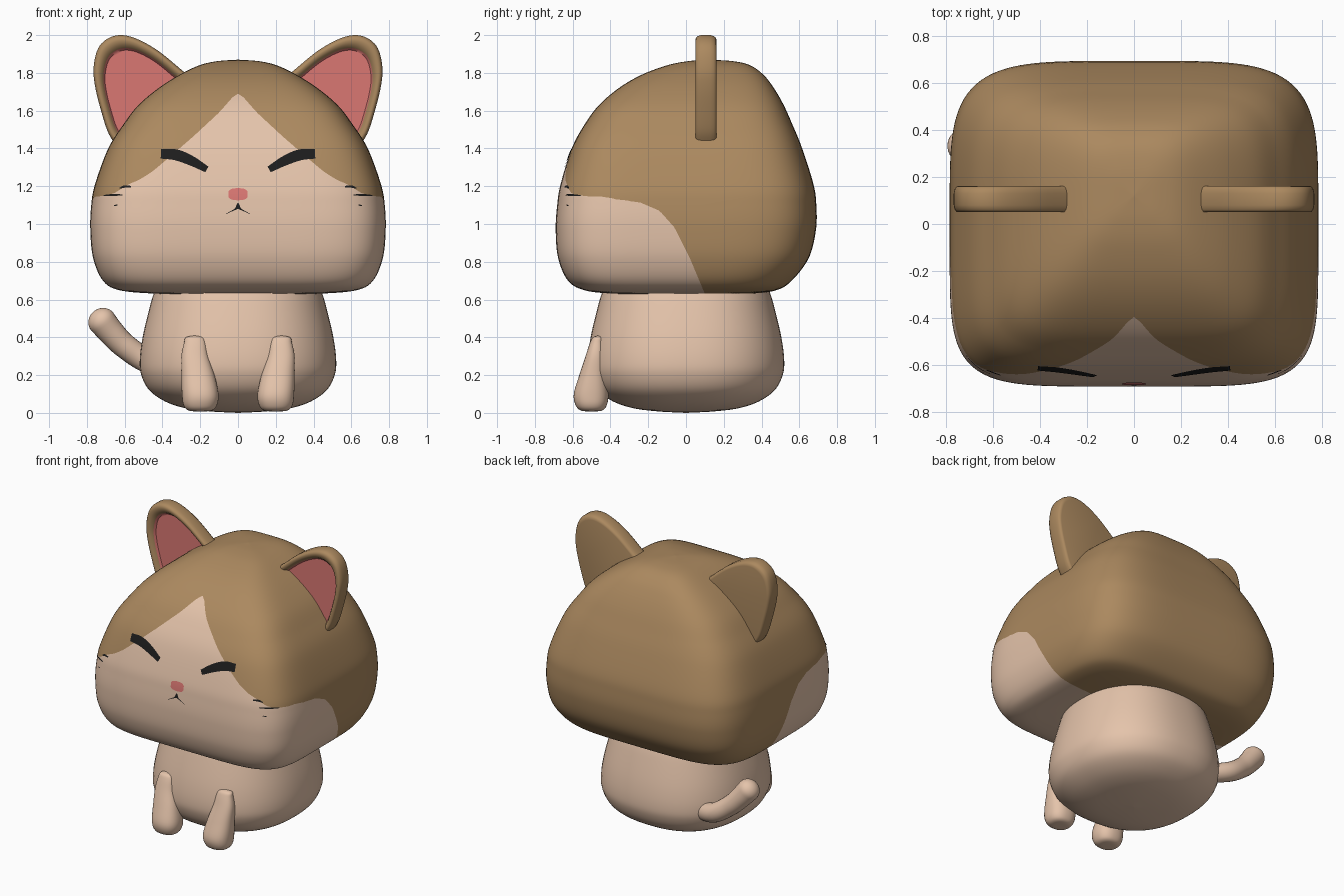
import bpy, bmesh, math
from mathutils import Vector
from mathutils.bvhtree import BVHTree

if "Cube" in bpy.data.objects:
    bpy.data.objects.remove(bpy.data.objects["Cube"])


def material(name, rgb):
    m = bpy.data.materials.new(name)
    m.diffuse_color = (*rgb, 1)
    m.use_nodes = True
    m.node_tree.nodes["Principled BSDF"].inputs["Base Color"].default_value = m.diffuse_color
    return m


BROWN = material("brown fur", (0.41, 0.25, 0.115))
CREAM = material("cream fur", (0.78, 0.55, 0.405))
PINK = material("pink", (0.70, 0.185, 0.17))
BLACK = material("black", (0.012, 0.012, 0.012))


def spline(keys, steps):
    """Catmull-Rom curve through points of any dimension."""
    k = [Vector(p) for p in keys]
    k = [2 * k[0] - k[1]] + k + [2 * k[-1] - k[-2]]
    out = []
    for i in range(1, len(k) - 2):
        a, b, c, d = k[i - 1:i + 3]
        for s in range(steps):
            t = s / steps
            out.append(0.5 * (2 * b + (c - a) * t + (2 * a - 5 * b + 4 * c - d) * t * t
                              + (3 * b - a - 3 * c + d) * t ** 3))
    return out + [k[-2]]


def lerp_table(table, v):
    for (a, fa), (b, fb) in zip(table, table[1:]):
        if v <= b:
            return fa + (fb - fa) * max(0, (v - a) / (b - a))
    return table[-1][1]


def finish(bm, name, mats, angle=50):
    me = bpy.data.meshes.new(name)
    bm.to_mesh(me)
    bm.free()
    for m in mats:
        me.materials.append(m)
    ob = bpy.data.objects.new(name, me)
    bpy.context.collection.objects.link(ob)
    bpy.ops.object.select_all(action='DESELECT')
    ob.select_set(True)
    bpy.context.view_layer.objects.active = ob
    bpy.ops.object.shade_smooth_by_angle(angle=math.radians(angle))
    return ob


def loft(rings):
    """Skin closed rings and cap both ends; the last face is the end cap."""
    bm = bmesh.new()
    vs = [[bm.verts.new(p) for p in r] for r in rings]
    n = len(rings[0])
    for a, b in zip(vs, vs[1:]):
        for i in range(n):
            j = (i + 1) % n
            bm.faces.new((a[i], a[j], b[j], b[i]))
    bm.faces.new(vs[0][::-1])
    bm.faces.new(vs[-1])
    bmesh.ops.recalc_face_normals(bm, faces=bm.faces[:])
    return bm


def oval(cx, cy, z, hx, hy, n, segs):
    """Horizontal superellipse ring with evenly spread rays."""
    hx, hy = max(hx, 0.002), max(hy, 0.002)
    pts = []
    for i in range(segs):
        t = math.tau * i / segs
        c, s = math.cos(t), math.sin(t)
        e = n + (0.8 if n > 3 and s < 0 else 0)     # the face side of the head is squarer
        r = (abs(c) ** e + abs(s) ** e) ** (-1 / e)
        pts.append((cx + hx * r * c, cy + hy * r * s, z))
    return pts


# Head: rounded box lofted from (z, half width, front y, back y)
head_keys = [(.63, 0, 0, 0), (.63, .25, -.22, .2), (.632, .45, -.40, .36), (.65, .63, -.54, .48),
             (.70, .715, -.625, .56), (.82, .767, -.677, .65), (.97, .782, -.69, .688),
             (1.1, .777, -.682, .69), (1.21, .757, -.664, .675), (1.4, .687, -.605, .615),
             (1.53, .605, -.535, .562), (1.63, .527, -.46, .517), (1.72, .42, -.355, .465),
             (1.79, .31, -.235, .41), (1.84, .205, -.1, .34), (1.862, .11, .01, .25), (1.87, 0, .12, .12)]
rings = []
for z, hx, yf, yb in spline(head_keys, 9):
    n = lerp_table([(0, 4.5), (1.5, 4.5), (1.87, 3.8)], z)
    rings.append(oval(0, (yf + yb) / 2, z, hx, (yb - yf) / 2, n, 200))
bm = loft(rings)
surface = BVHTree.FromBMesh(bm)

# Cream muzzle patch: below a peak seen from the front, ahead of a curve seen from the side
peak = [(0, 1.69), (.03, 1.67), (.1, 1.59), (.235, 1.465), (.35, 1.365), (.45, 1.28),
        (.52, 1.235), (.58, 1.21), (.66, 1.16), (.74, 1.145), (.8, 1.145)]
side = [(.63, .1), (.82, .02), (.98, -.06), (1.07, -.14), (1.115, -.245), (1.145, -.456),
        (1.15, -.3)]


def outside(p):
    return max(p.z - lerp_table(peak, abs(p.x)), p.y - lerp_table(side, p.z))


# cut the mesh along the patch outline so the border is clean
cuts = []
for e in bm.edges[:]:
    a, b = e.verts
    fa, fb = outside(a.co), outside(b.co)
    if fa * fb < 0:
        t = min(max(fa / (fa - fb), .02), .98)
        cuts.append(bmesh.utils.edge_split(e, a, t)[1])
bmesh.ops.connect_verts(bm, verts=cuts)
for f in bm.faces:
    if outside(f.calc_center_median()) < 0:
        f.material_index = 1
finish(bm, "head", [BROWN, CREAM])

# Body
body_keys = [(0, 0), (.008, .15), (.025, .28), (.06, .385), (.12, .47), (.2, .512), (.28, .52),
             (.4, .505), (.55, .47), (.65, .44), (.8, .38)]
finish(loft([oval(0, 0, z, h, h, 2.35, 64) for z, h in spline(body_keys, 5)]), "body", [CREAM])

# Front legs: (z, centre x, half width, centre y, half depth)
leg_keys = [(.008, .2, 0, -.5, 0), (.012, .2, .06, -.5, .055), (.04, .2, .088, -.502, .082),
            (.1, .2, .097, -.502, .092), (.2, .212, .088, -.492, .073), (.3, .228, .072, -.48, .052),
            (.37, .228, .058, -.472, .037), (.4, .23, .045, -.467, .026), (.41, .23, 0, -.465, 0)]
for sx, label in ((-1, "right"), (1, "left")):
    finish(loft([oval(sx * x, y, z, hx, hy, 2.4, 32) for z, x, hx, y, hy in spline(leg_keys, 5)]),
           "front_leg_" + label, [CREAM])

# Tail: tube along a path with radius, rounded tip
tail = spline([(-.33, .31, .235, .062), (-.48, .37, .275, .064), (-.6, .36, .355, .066),
               (-.67, .345, .425, .07), (-.72, .33, .485, .075)], 6)
end = tail[-1] - tail[-2]
end = Vector(end[:3]).normalized()
tip = Vector(tail[-1][:3])
for k in range(1, 9):
    a = math.pi / 2 * k / 8
    tail.append(Vector((*(tip + end * .068 * math.sin(a)), max(.075 * math.cos(a), .002))))
rings = []
for i, p in enumerate(tail):
    d = Vector(tail[min(i + 1, len(tail) - 1)][:3]) - Vector(tail[max(i - 1, 0)][:3])
    u = d.cross(Vector((0, 1, 0))).normalized()
    v = d.cross(u).normalized()
    rings.append([Vector(p[:3]) + p[3] * (u * math.cos(math.tau * j / 24) + v * math.sin(math.tau * j / 24))
                  for j in range(24)])
finish(loft(rings), "tail", [CREAM])

# Ears: outline scaled about its base through a rounded rim into a recessed pink face
low, high = Vector((.65, 1.42)), Vector((.28, 1.80))
ear_outline = spline([low, (.69, 1.49), (.725, 1.6), (.755, 1.72), (.765, 1.82), (.745, 1.92),
                      (.70, 1.975), (.63, 2.0), (.54, 1.982), (.42, 1.915), high], 5)
ear_outline += [high.lerp(low, k / 8) for k in range(1, 8)]
centre = Vector((.475, 1.62))
ear_section = [(.92, .162), (.96, .159), (.985, .148), (1, .13), (1, .08), (.985, .062),
               (.96, .052), (.92, .05), (.865, .056), (.82, .075), (.79, .09)]
for sx, label in ((-1, "right"), (1, "left")):
    rings = []
    for s, y in ear_section:
        ring = [centre + (p - centre) * s for p in ear_outline]
        rings.append([(sx * p.x, y, p.y) for p in ring])
    bm = loft(rings)
    bm.faces.ensure_lookup_table()
    bm.faces[-1].material_index = 1
    n = len(ear_outline)
    for f in bm.faces[-2 - n:-2]:
        f.material_index = 1
    finish(bm, "ear_" + label, [BROWN, PINK])


# Painted face details: thin strips (x, z, width) laid on the head surface
def stroke(name, keys, mat, sx=1):
    bm = bmesh.new()
    path = spline(keys, 6)
    rows = []
    for i, p in enumerate(path):
        d = path[min(i + 1, len(path) - 1)] - path[max(i - 1, 0)]
        nrm = Vector((-d[1], d[0])).normalized()
        row = []
        for k in range(5):
            off = nrm * max(p[2], .001) * (k / 4 - .5)
            hit, normal, _, _ = surface.ray_cast(Vector((sx * (p[0] + off.x), -2, p[1] + off.y)),
                                                 Vector((0, 1, 0)))
            row.append(bm.verts.new(hit + normal * .004))
        rows.append(row)
    for a, b in zip(rows, rows[1:]):
        for k in range(4):
            f = bm.faces.new((a[k], a[k + 1], b[k + 1], b[k]))
            f.normal_update()
            if f.normal.y > 0:
                f.normal_flip()
    finish(bm, name, [mat])


for sx, label in ((-1, "right"), (1, "left")):
    stroke("eye_" + label, [(.408, 1.37, .05), (.33, 1.365, .058), (.25, 1.335, .052),
                            (.165, 1.288, .034)], BLACK, sx)
    stroke("whisker_top_" + label, [(.565, 1.197, .008), (.6, 1.197, .012), (.625, 1.188, .006)], BLACK, sx)
    stroke("whisker_mid_" + label, [(.61, 1.153, .006), (.66, 1.153, .01), (.71, 1.15, .005)], BLACK, sx)
    stroke("whisker_low_" + label, [(.635, 1.1, .005), (.655, 1.097, .007)], BLACK, sx)
    stroke("mouth_" + label, [(.0, 1.085, .01), (.03, 1.07, .005), (.065, 1.052, .002)], BLACK, sx)
stroke("nose", [(-.05, 1.157, .03), (-.035, 1.157, .055), (0, 1.157, .064),
                (.035, 1.157, .055), (.05, 1.157, .03)], PINK)
stroke("mouth_centre", [(0, 1.11, .006), (0, 1.095, .02), (0, 1.08, .032)], BLACK)
